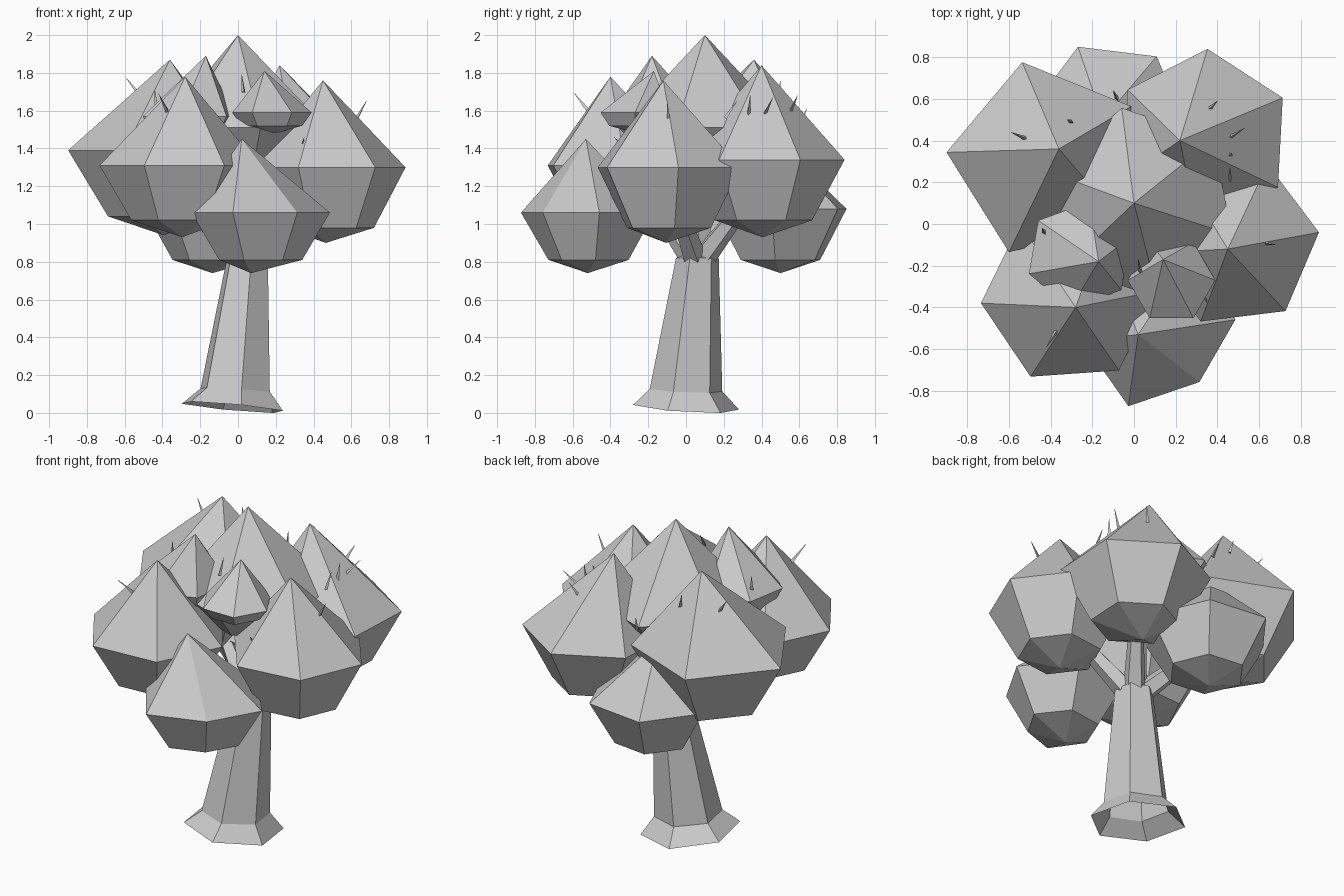
import bpy, bmesh, math
from mathutils import Vector

if "Cube" in bpy.data.objects:
    bpy.data.objects.remove(bpy.data.objects["Cube"])

grey = bpy.data.materials.new("light grey")
grey.diffuse_color = (0.6, 0.6, 0.6, 1)
grey.use_nodes = True
grey.node_tree.nodes["Principled BSDF"].inputs["Base Color"].default_value = grey.diffuse_color


def finish(name, bm):
    bmesh.ops.recalc_face_normals(bm, faces=bm.faces)
    me = bpy.data.meshes.new(name)
    bm.to_mesh(me)
    bm.free()
    me.materials.append(grey)
    ob = bpy.data.objects.new(name, me)
    bpy.context.collection.objects.link(ob)
    return ob


def loft(name, rings, n, rot, top=None, bottom=None, scale=None):
    """rings: (centre, radius, tilt_x, tilt_y), listed from bottom to top."""
    bm = bmesh.new()
    loops = []
    for c, r, tx, ty in rings:
        loop = []
        for i in range(n):
            a = math.radians(rot) + math.tau * i / n
            k = r * (scale[i] if scale else 1)
            x, y = k * math.cos(a), k * math.sin(a)
            loop.append(bm.verts.new((c[0] + x, c[1] + y, c[2] + tx * x + ty * y)))
        loops.append(loop)
    for lo, hi in zip(loops, loops[1:]):
        for i in range(n):
            j = (i + 1) % n
            bm.faces.new((lo[i], lo[j], hi[j], hi[i]))
    for tip, loop in ((top, loops[-1]), (bottom, loops[0])):
        if tip:
            t = bm.verts.new(tip)
            for i in range(n):
                bm.faces.new((loop[i], loop[(i + 1) % n], t))
    return finish(name, bm)


# Leaf clumps: apex, ring centre, radius, lower ring factor, ring z, lower z, bottom z, sides, rotation
clumps = [
    ("left_back_clump", (-.36, .36, 1.87), (-.42, .31), .48, .56, 1.39, 1.04, .94, 5, 32),
    ("left_front_clump", (-.28, -.40, 1.78), (-.31, -.35), .425, .6, 1.31, 1.02, .93, 6, 4),
    ("right_clump", (.45, -.12, 1.76), (.48, -.09), .41, .59, 1.30, .98, .90, 6, 7),
    ("right_back_clump", (.22, .40, 1.84), (.33, .41), .43, .6, 1.34, 1.02, .93, 6, 27),
    ("low_front_clump", (.02, -.53, 1.45), (.12, -.51), .37, .6, 1.06, .81, .74, 6, 8),
    ("low_back_clump", (-.15, .50, 1.42), (-.12, .50), .38, .6, 1.08, .81, .74, 6, 53),
    ("crown_clump", (0, .10, 2.0), (.03, .10), .465, .62, 1.51, 1.32, 1.22, 6, 41),
    ("small_left_clump", (-.17, -.18, 1.89), (-.26, -.15), .26, .75, 1.57, 1.45, 1.39, 6, 20),
    ("small_front_clump", (.14, -.17, 1.81), (.18, -.27), .21, .75, 1.59, 1.52, 1.47, 6, 0),
]
for name, apex, c, r, low, zr, zl, zb, n, rot in clumps:
    tip = ((apex[0] + c[0]) / 2, (apex[1] + c[1]) / 2, zb)
    uneven = (1, 1, 1, 1, 1.06, .85) if name == "low_front_clump" else None
    loft(name, [((*c, zl), r * low, 0, 0), ((*c, zr), r, 0, 0)], n, rot,
         top=apex, bottom=tip, scale=uneven)

# Trunk with a flared, slightly tilted open foot
loft("trunk", [((-.03, 0, .03), .285, -.09, -.06),
               ((-.015, 0, .12), .195, -.06, -.04),
               ((.05, .06, .82), .115, 0, 0)], 6, -20, top=(.05, .06, .86))


# Tapered rod used for branches and twigs
def rod(name, a, b, r0, r1, n):
    a, b = Vector(a), Vector(b)
    bm = bmesh.new()
    bmesh.ops.create_cone(bm, cap_ends=True, segments=n, radius1=r0, radius2=r1,
                          depth=(b - a).length)
    ob = finish(name, bm)
    ob.location = (a + b) / 2
    ob.rotation_mode = 'QUATERNION'
    ob.rotation_quaternion = (b - a).to_track_quat('Z', 'Y')


# Branches from the trunk top into the clumps
for i, end in enumerate([(-.3, .25, 1.15), (-.25, -.22, 1.2), (.38, -.06, 1.12),
                         (.25, .32, 1.12), (.04, .1, 1.4)]):
    rod(f"branch_{i + 1}", (.05, .06, .78), end, .07, .04, 5)

# Little twigs poking out of the leaves
twigs = [((-.52, .41, 1.68), (-.59, .44, 1.77)), ((-.30, .49, 1.68), (-.32, .50, 1.76)),
         ((.36, .55, 1.59), (.40, .59, 1.68)), ((.45, .41, 1.57), (.53, .46, 1.67)),
         ((.46, .33, 1.57), (.47, .34, 1.68)), ((.46, .21, 1.56), (.46, .27, 1.65)),
         ((.62, -.09, 1.54), (.68, -.10, 1.65)), ((.03, -.23, 1.70), (.02, -.17, 1.79)),
         ((-.43, -.04, 1.62), (-.44, -.02, 1.71)), ((-.37, -.51, 1.59), (-.42, -.59, 1.69)),
         ((-.08, .60, 1.52), (-.10, .64, 1.61)), ((.33, -.31, 1.38), (.35, -.38, 1.46))]
for i, (a, b) in enumerate(twigs):
    rod(f"twig_{i + 1}", a, b, .012, .001, 3)
